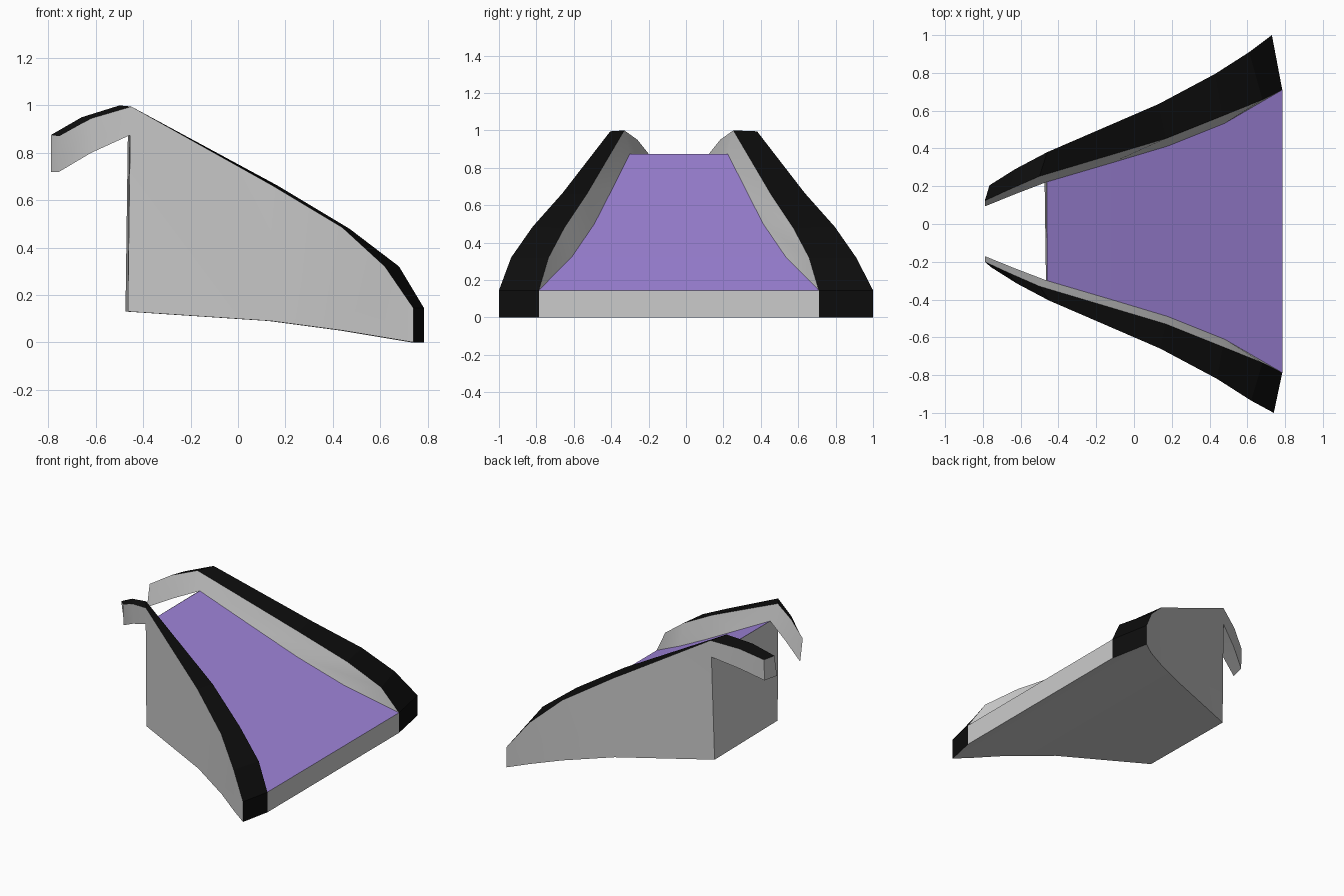
import bpy
from math import radians
from mathutils import Vector

if "Cube" in bpy.data.objects:
    bpy.data.objects.remove(bpy.data.objects["Cube"])

# Cross-sections of the front (-y) rail, from the low front end to the hook tip
OUTER = [(.74, -1, .145), (.62, -.935, .32), (.44, -.82, .485), (.14, -.66, .665),
         (-.45, -.405, .995), (-.62, -.315, .945), (-.755, -.23, .87)]
INNER = [(.785, -.787, .145), (.68, -.735, .32), (.47, -.65, .48), (.17, -.53, .66),
         (-.50, -.33, 1), (-.66, -.26, .95), (-.79, -.2, .875)]
PANEL = [(.785, -.787, .145), (.48, -.61, .324), (.18, -.49, .5), (-.12, -.40, .676),
         (-.46, -.30, .875), (-.63, -.235, .80), (-.79, -.17, .72)]
BASE = [(.74, -1, 0), (.62, -.93, .02), (.44, -.815, .05), (.14, -.65, .09), (-.465, -.378, .13)]
HOOK = [(-.455, -.40, .875), (-.62, -.31, .80), (-.755, -.225, .72)]
LIP = [(.785, -.787, 0)]


def side(points, s, outer):
    """Keep the -y points, or mirror them to the slightly offset +y side."""
    if s < 0:
        return [Vector(p) for p in points]
    dx, dy = (-.01, -.025) if outer else (0, -.077)
    return [Vector((x + dx, min(1, -y + (0 if y == -1 else dy)), z)) for x, y, z in points]


def build(name, faces, color=None, smooth=False):
    """Make a mesh from (corner list, outward direction) pairs, sharing corners."""
    index, verts, polys = {}, [], []
    for corners, out in faces:
        ids = []
        for c in corners:
            key = tuple(round(v, 4) for v in c)
            if key not in index:
                index[key] = len(verts)
                verts.append(key)
            if index[key] not in ids:
                ids.append(index[key])
        n = Vector()
        for i in range(len(ids)):
            n += Vector(verts[ids[i - 1]]).cross(Vector(verts[ids[i]]))
        polys.append(ids if n.dot(Vector(out)) > 0 else ids[::-1])
    mesh = bpy.data.meshes.new(name)
    mesh.from_pydata(verts, [], polys)
    obj = bpy.data.objects.new(name, mesh)
    bpy.context.collection.objects.link(obj)
    if color:
        mesh.materials.append(color)
    if smooth:
        bpy.ops.object.select_all(action='DESELECT')
        obj.select_set(True)
        bpy.context.view_layer.objects.active = obj
        bpy.ops.object.shade_smooth_by_angle(angle=radians(25))
    return obj


def strip(a, b, out):
    """Quads between two matching rows of points."""
    return [([a[i], a[i + 1], b[i + 1], b[i]], out) for i in range(len(a) - 1)]


black = bpy.data.materials.new("black")
black.diffuse_color = (.004, .004, .004, 1)
black.use_nodes = True
black.node_tree.nodes["Principled BSDF"].inputs["Base Color"].default_value = black.diffuse_color
purple = bpy.data.materials.new("purple")
purple.diffuse_color = (.36, .24, .72, 1)
purple.use_nodes = True
purple.node_tree.nodes["Principled BSDF"].inputs["Base Color"].default_value = purple.diffuse_color

ends = []
for s, tag in ((-1, "front"), (1, "back")):
    o, b, h = (side(p, s, True) for p in (OUTER, BASE, HOOK))
    i, p, lip = (side(q, s, False) for q in (INNER, PANEL, LIP))
    ends.append((p, b, h, lip[0]))

    # Black band over the rail and down its front end
    build("rail_trim_" + tag, strip(o, i, (.3, 0, 1)) + [([o[0], i[0], lip[0], b[0]], (1, 0, 0))],
          black)

    # Outer wall, inner wall and the overhanging hook
    walls = strip(o[:4], b[:4], (0, s, 0))
    walls.append(([o[3], o[4], h[0], b[4], b[3]], (0, s, 0)))
    walls += strip(o[4:], h, (0, s, 0)) + strip(i, p, (0, -s, 0))
    walls += strip(h, p[4:], (0, 0, -1)) + [([o[6], i[6], p[6], h[2]], (-1, 0, 0))]
    build("side_wall_" + tag, walls, smooth=True)

(p0, b0, h0, l0), (p1, b1, h1, l1) = ends

# Sloping purple panel between the rails
build("ramp_panel", strip(p0[:5], p1[:5], (1, 0, 1)), purple)

# Underside, front lip and rear wall
hull = strip(b0, b1, (0, 0, -1))
hull += [([b0[0], l0, l1, b1[0]], (0, 0, -1)),
         ([l0, p0[0], p1[0], l1], (1, 0, 0)),
         ([h0[0], p0[4], p1[4], h1[0], b1[4], b0[4]], (-1, 0, 0))]
build("hull", hull, smooth=True)
